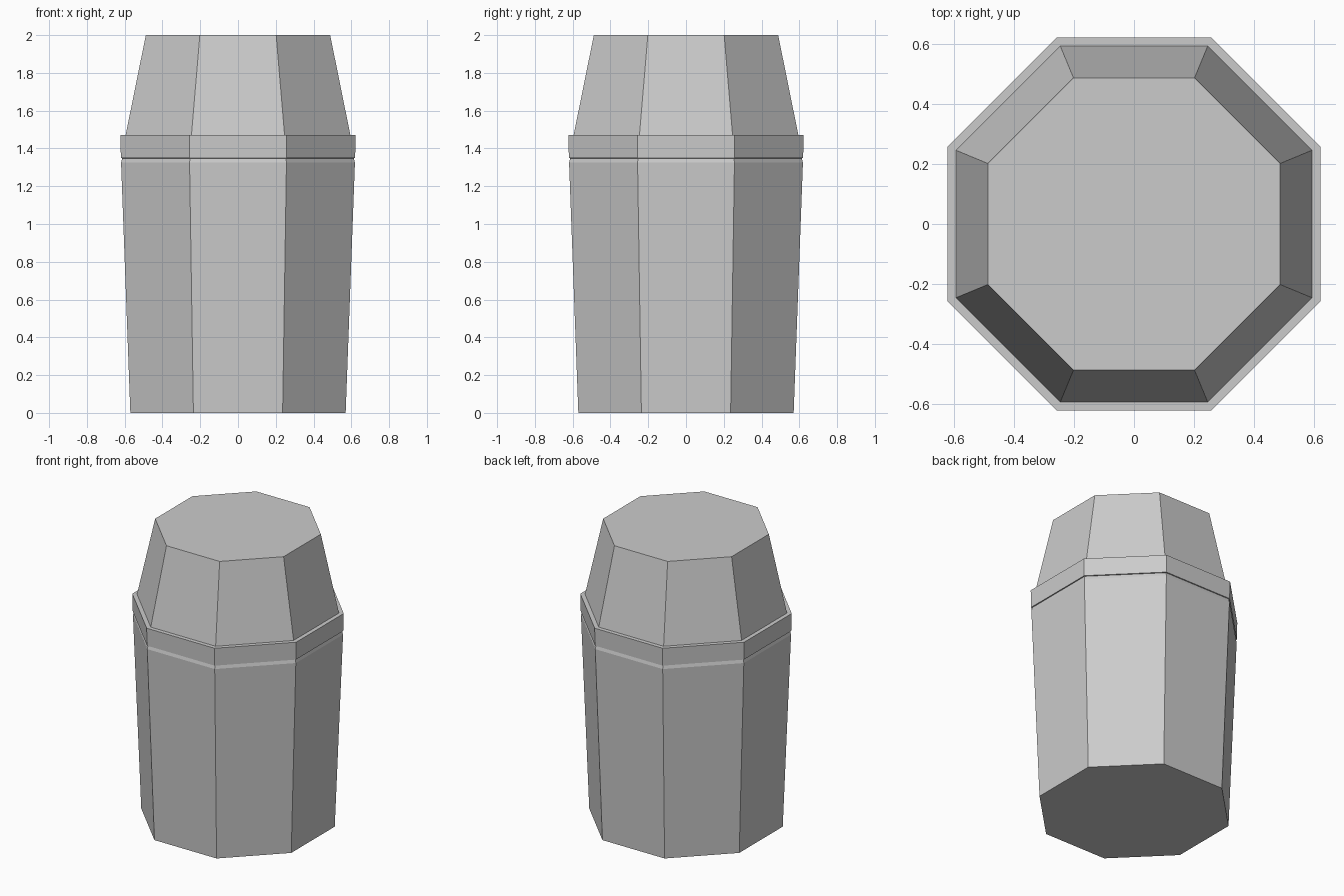
import bpy, bmesh, math

if "Cube" in bpy.data.objects:
    bpy.data.objects.remove(bpy.data.objects["Cube"])

grey = bpy.data.materials.new("plain grey")
grey.diffuse_color = (0.6, 0.6, 0.6, 1)
grey.use_nodes = True
grey.node_tree.nodes["Principled BSDF"].inputs["Base Color"].default_value = grey.diffuse_color

SIDES = 8


def octagonal_part(name, profile):
    """Stack octagon rings from (half width across flats, height) and cap both ends."""
    bm = bmesh.new()
    rings = []
    for half_width, z in profile:
        r = half_width / math.cos(math.pi / SIDES)
        angles = [(i + 0.5) * 2 * math.pi / SIDES for i in range(SIDES)]
        rings.append([bm.verts.new((r * math.cos(a), r * math.sin(a), z)) for a in angles])
    for low, high in zip(rings, rings[1:]):
        for i in range(SIDES):
            j = (i + 1) % SIDES
            bm.faces.new((low[i], low[j], high[j], high[i]))
    bm.faces.new(rings[0][::-1])
    bm.faces.new(rings[-1])
    mesh = bpy.data.meshes.new(name)
    bm.to_mesh(mesh)
    bm.free()
    mesh.materials.append(grey)
    obj = bpy.data.objects.new(name, mesh)
    bpy.context.collection.objects.link(obj)
    return obj


# Flared body, shallow groove under the rim, and flat rim ledge
octagonal_part("body", [
    (0.57, 0.0), (0.619, 1.325), (0.613, 1.348),
    (0.62, 1.349), (0.623, 1.47),
])

# Tapered lid standing on the rim
octagonal_part("lid", [(0.595, 1.47), (0.488, 2.0)])
